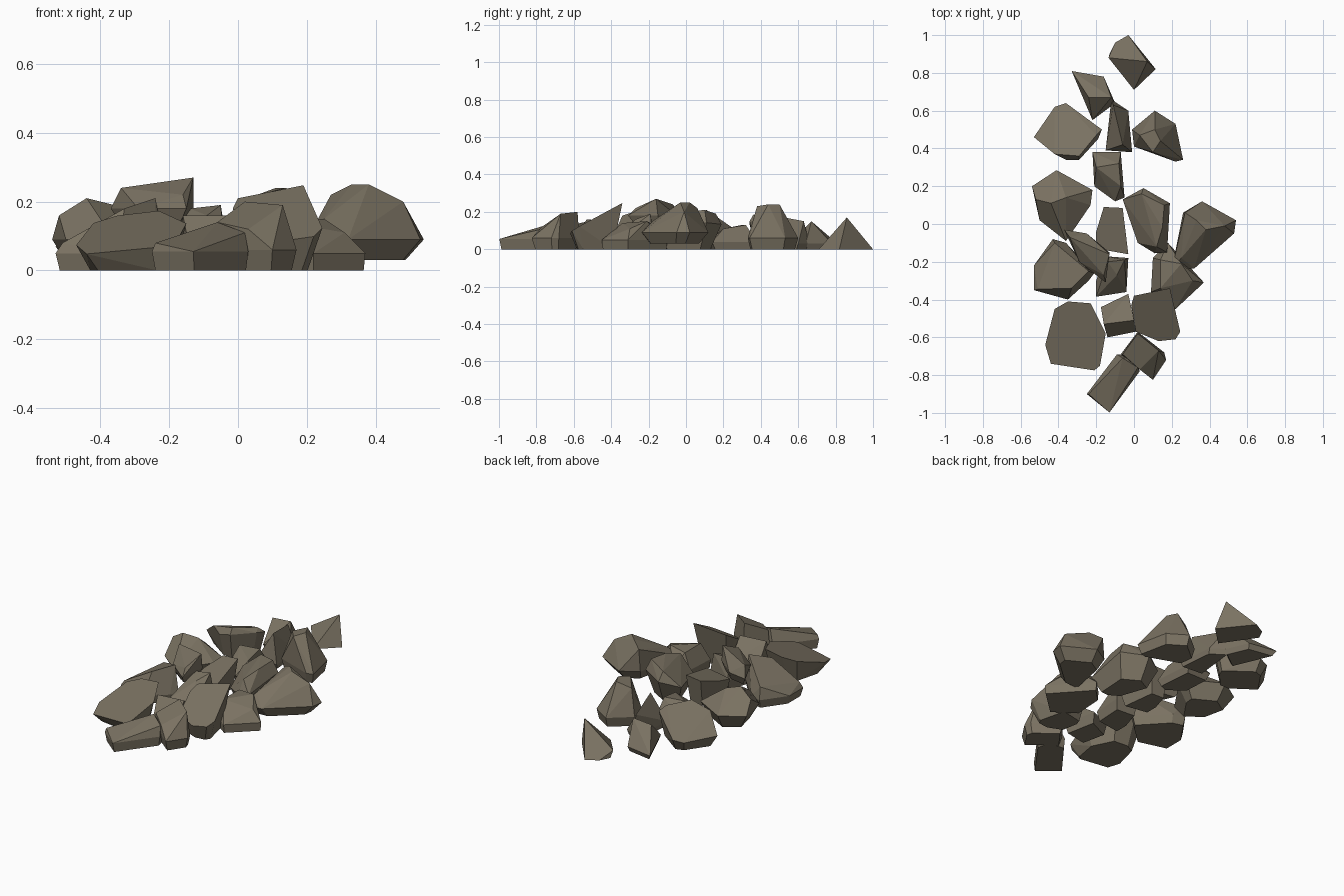
import bpy, bmesh, math

stone = bpy.data.materials.new("grey brown stone")
stone.diffuse_color = (0.195, 0.168, 0.122, 1)


def rock(name, outline, rim, crest=(), base=0.0, foot=0.78, tilt=(0, 0)):
    """Faceted stone: a plan outline on a tilted rim, a shrunken foot and a few crest points."""
    cx = sum(p[0] for p in outline) / len(outline)
    cy = sum(p[1] for p in outline) / len(outline)
    bm = bmesh.new()
    for x, y in outline:
        z = rim + tilt[0] * (x - cx) + tilt[1] * (y - cy)
        bm.verts.new((x, y, max(z, base)))
        bm.verts.new((cx + (x - cx) * foot, cy + (y - cy) * foot, base))
    for p in crest:
        bm.verts.new(p)
    bmesh.ops.remove_doubles(bm, verts=bm.verts[:], dist=0.002)
    res = bmesh.ops.convex_hull(bm, input=bm.verts[:])
    junk = {g for g in res["geom_interior"] + res["geom_unused"]
            if isinstance(g, bmesh.types.BMVert)}
    bmesh.ops.delete(bm, geom=list(junk), context='VERTS')
    # merge nearly coplanar triangles into broad facets
    bmesh.ops.dissolve_limit(bm, angle_limit=math.radians(7), verts=bm.verts[:], edges=bm.edges[:])
    bmesh.ops.recalc_face_normals(bm, faces=bm.faces[:])
    me = bpy.data.meshes.new(name)
    bm.to_mesh(me)
    bm.free()
    me.materials.append(stone)
    ob = bpy.data.objects.new(name, me)
    bpy.context.collection.objects.link(ob)
    return ob


# back end of the pile
rock("rear_stone", [(-.03, 1), (-.10, .96), (-.13, .90), (0, .71), (.115, .82)], 0.0,
     [(-.135, .88, .04), (.07, .86, .17)], foot=.97)
rock("rear_left_shard", [(-.33, .81), (-.16, .78), (-.10, .64), (-.22, .55)], 0.03,
     [(-.24, .67, .14), (-.12, .67, .15)], foot=.85)
rock("left_rear_boulder", [(-.53, .46), (-.42, .62), (-.36, .64), (-.17, .50), (-.19, .45),
     (-.29, .34), (-.36, .34)], 0.11, [(-.42, .37, .16), (-.29, .36, .185), (-.20, .47, .17)],
     foot=.78, tilt=(.22, -.22))
rock("rear_spike", [(-.12, .66), (-.03, .60), (-.01, .38), (-.15, .39)], 0.03,
     [(-.11, .63, .15), (-.06, .42, .19)], foot=.9)
rock("right_rear_boulder", [(-.01, .50), (.11, .60), (.22, .53), (.26, .34), (.22, .33),
     (0, .41)], 0.06, [(.03, .47, .21), (.11, .50, .24), (.14, .44, .24), (.10, .38, .23)],
     foot=.88)
rock("inner_rear_block", [(-.22, .38), (-.07, .38), (-.05, .14), (-.10, .12), (-.21, .20)], 0.04,
     [(-.20, .30, .13), (-.08, .32, .13), (-.07, .20, .11)], foot=.85)

# middle of the pile
rock("left_middle_boulder", [(-.54, .20), (-.41, .285), (-.22, .18), (-.23, .10), (-.36, -.09),
     (-.50, .02)], 0.09, [(-.44, .11, .21), (-.52, .13, .16), (-.36, .14, .19)], foot=.65)
rock("centre_boulder", [(-.06, .13), (.05, .19), (.19, .11), (.175, -.15), (.11, -.155),
     (.02, -.10)], 0.11, [(.04, .16, .19), (.16, .10, .21), (.15, -.02, .20), (.12, -.12, .17)],
     foot=.68, tilt=(.15, .15))
rock("right_boulder", [(.36, .12), (.54, .02), (.53, -.05), (.32, -.235), (.20, -.24), (.23, -.12),
     (.26, .06)], 0.09, [(.27, .06, .22), (.33, .02, .25), (.38, -.03, .25), (.48, -.01, .20),
     (.25, -.18, .15)], base=.03, foot=.72)
rock("centre_slab", [(-.16, .09), (-.06, .085), (-.03, -.16), (-.20, -.13), (-.20, -.04)], 0.13,
     foot=.8, tilt=(.1, .25))
rock("perched_shard", [(-.37, -.03), (-.25, -.05), (-.13, -.15), (-.15, -.31), (-.29, -.20)], 0.18,
     [(-.34, -.07, .24), (-.13, -.16, .27), (-.16, -.27, .22)], base=.13, foot=.75)
rock("left_front_boulder", [(-.53, -.22), (-.43, -.08), (-.36, -.10), (-.21, -.26), (-.24, -.30),
     (-.35, -.40), (-.53, -.35)], 0.05, [(-.42, -.10, .12), (-.24, -.25, .21), (-.33, -.34, .18),
     (-.51, -.345, .08)], foot=.92)
rock("inner_front_block", [(-.16, -.17), (-.03, -.18), (-.04, -.36), (-.20, -.385), (-.20, -.30)],
     0.06, [(-.14, -.20, .18), (-.05, -.19, .19), (-.09, -.27, .16)], foot=.88)
rock("right_front_base", [(.18, -.10), (.10, -.18), (.09, -.36), (.22, -.45), (.37, -.31),
     (.28, -.20)], 0.05, [(.14, -.19, .14), (.14, -.34, .14), (.25, -.21, .15), (.31, -.30, .11)],
     foot=.97)

# front end of the pile: stones leaning down towards the front
rock("front_left_boulder", [(-.47, -.64), (-.42, -.45), (-.35, -.41), (-.23, -.42), (-.15, -.58),
     (-.18, -.75), (-.21, -.775), (-.44, -.74)], 0.11, foot=.75, tilt=(.14, .30))
rock("front_right_boulder", [(-.015, -.43), (0, -.38), (.19, -.34), (.245, -.57), (.22, -.61),
     (.13, -.62), (.01, -.57)], 0.15, foot=.68, tilt=(.08, .56))
rock("front_wedge", [(-.03, -.37), (-.175, -.44), (-.14, -.60), (.01, -.57)], 0.06,
     [(-.16, -.53, .16), (0, -.51, .16)], foot=.86)
rock("front_slab", [(-.25, -.90), (-.13, -.998), (.03, -.78), (.01, -.70), (-.09, -.69)], 0.055,
     [(-.24, -.90, .08), (-.06, -.71, .14), (.02, -.76, .11)], foot=.94)
rock("front_block", [(.02, -.57), (.16, -.68), (.17, -.72), (.10, -.825), (-.07, -.69)], 0.06,
     [(.02, -.58, .20), (.13, -.67, .19), (.03, -.77, .12), (-.06, -.69, .14)], foot=.85)
